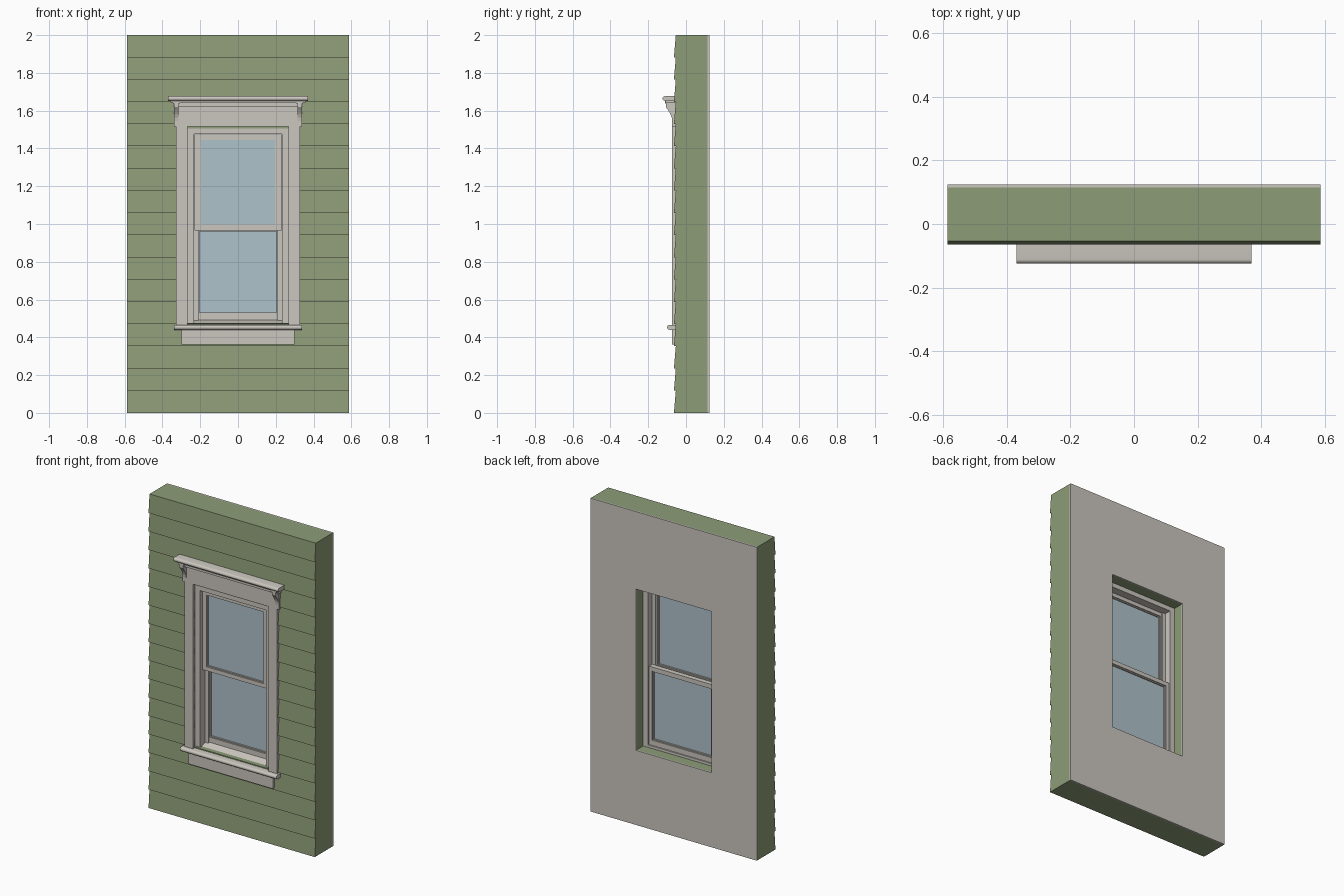
import bpy, bmesh, math

if "Cube" in bpy.data.objects:
    bpy.data.objects.remove(bpy.data.objects["Cube"])


def material(name, rgb):
    m = bpy.data.materials.new(name)
    m.diffuse_color = (*rgb, 1)
    m.use_nodes = True
    m.node_tree.nodes["Principled BSDF"].inputs["Base Color"].default_value = m.diffuse_color
    return m


GREEN = material("sage_green", (0.27, 0.335, 0.185))
TRIM = material("warm_off_white", (0.60, 0.57, 0.52))
GLASS = material("pale_blue_glass", (0.43, 0.54, 0.60))


def prism(name, pts, x0, x1, mat, smooth=False):
    """Extrude a (y, z) profile along x."""
    bm = bmesh.new()
    face = bm.faces.new([bm.verts.new((x0, y, z)) for y, z in pts])
    ext = bmesh.ops.extrude_face_region(bm, geom=[face])["geom"]
    verts = [g for g in ext if isinstance(g, bmesh.types.BMVert)]
    bmesh.ops.translate(bm, vec=(x1 - x0, 0, 0), verts=verts)
    bmesh.ops.recalc_face_normals(bm, faces=bm.faces)
    me = bpy.data.meshes.new(name)
    bm.to_mesh(me)
    bm.free()
    me.materials.append(mat)
    ob = bpy.data.objects.new(name, me)
    bpy.context.collection.objects.link(ob)
    if smooth:
        bpy.context.view_layer.objects.active = ob
        ob.select_set(True)
        bpy.ops.object.shade_smooth_by_angle(angle=math.radians(40))
        ob.select_set(False)
    return ob


def box(name, x0, x1, y0, y1, z0, z1, mat=TRIM):
    return prism(name, [(y0, z0), (y1, z0), (y1, z1), (y0, z1)], x0, x1, mat)


def nose(y_front, z0, z1, y_back):
    """Profile with a half-round front edge."""
    r, n = (z1 - z0) / 2, 8
    arc = [(y_front + r - r * math.sin(math.pi * i / n),
            z0 + r - r * math.cos(math.pi * i / n)) for i in range(n + 1)]
    return arc + [(y_back, z1), (y_back, z0)]


# Opening shared by wall and frame
HX, HZ0, HZ1 = 0.267, 0.476, 1.505
WX = 0.587

# Wall with lapped siding on the front
rows = 17
pts = []
for i in range(rows):
    pts += [(-0.064, 2 * i / rows), (-0.054, 2 * (i + 1) / rows)]
siding = prism("siding_wall", pts + [(0.115, 2), (0.115, 0)], -WX, WX, GREEN)
lining = box("interior_lining", -WX, WX, 0.115, 0.124, 0, 2)

# Cut the window opening
cutter = box("opening_cutter", -HX, HX, -0.3, 0.3, HZ0, HZ1, GREEN)
cutter.hide_render = True
for ob in (siding, lining):
    mod = ob.modifiers.new("opening", "BOOLEAN")
    mod.operation, mod.object, mod.solver = "DIFFERENCE", cutter, "EXACT"
    bpy.context.view_layer.objects.active = ob
    bpy.ops.object.modifier_apply(modifier=mod.name)
bpy.data.objects.remove(cutter)

# Side parts, once for each side
for s, side in ((-1, "left"), (1, "right")):
    def sbox(name, a, b, *rest):
        return box(f"{name}_{side}", min(s * a, s * b), max(s * a, s * b), *rest)
    sbox("casing", HX, 0.328, -0.073, -0.04, 0.466, 1.52)
    sbox("jamb", 0.233, HX, -0.05, 0.05, HZ0, HZ1)
    sbox("parting_bead", 0.210, 0.233, 0.001, 0.009, 0.485, 1.475)
    # Curved bracket under the crown
    curve = [(-0.073 - 0.034 * (1 - math.cos(t * math.pi / 8)), 1.545 + 0.075 * t / 4)
             for t in range(5)]
    prism(f"bracket_{side}", [(-0.06, 1.545)] + curve + [(-0.107, 1.65), (-0.06, 1.65)],
          s * 0.314, s * 0.338, TRIM)
    sbox("bracket_cap", 0.308, 0.345, -0.110, -0.06, 1.638, 1.65)

# Head board, moulding and crown
box("head_board", -0.34, 0.34, -0.073, -0.04, 1.517, 1.65)
box("head_moulding", -0.345, 0.345, -0.090, -0.05, 1.622, 1.652)
box("crown_base", -0.358, 0.358, -0.108, -0.05, 1.644, 1.654)
prism("crown", nose(-0.124, 1.652, 1.677, -0.05), -0.37, 0.37, TRIM, True)

# Sill, apron and frame head
prism("sill_nose", nose(-0.100, 0.440, 0.466, -0.04), -0.34, 0.34, TRIM, True)
prism("sill_slope", [(-0.06, 0.45), (0.05, HZ0), (0.05, 0.492), (0.01, 0.492), (-0.06, 0.466)],
      -HX, HX, TRIM)
box("apron", -0.30, 0.30, -0.073, -0.045, 0.362, 0.441)
box("frame_head", -HX, HX, -0.05, 0.05, 1.476, HZ1)


def sash(name, y0, y1, z0, z1, half, stile, low, high):
    """Four rails, a thin glazing bead and a pane."""
    i, b = half - stile, 0.006
    g0, g1, ym = z0 + low, z1 - high, (y0 + y1) / 2
    for s, side in ((-1, "left"), (1, "right")):
        a, c, e = sorted((s * i, s * half)), sorted((s * i, s * (i - b))), side
        box(f"{name}_stile_{e}", *a, y0, y1, z0, z1)
        box(f"{name}_bead_{e}", *c, y0 + 0.006, y1 - 0.006, g0, g1)
    box(f"{name}_bottom_rail", -i, i, y0, y1, z0, g0)
    box(f"{name}_top_rail", -i, i, y0, y1, g1, z1)
    box(f"{name}_bottom_bead", -i + b, i - b, y0 + 0.006, y1 - 0.006, g0, g0 + b)
    box(f"{name}_top_bead", -i + b, i - b, y0 + 0.006, y1 - 0.006, g1 - b, g1)
    box(f"{name}_glass", -i + b, i - b, ym - 0.002, ym + 0.002, g0 + b, g1 - b, GLASS)


# Upper sash outside, lower sash inside
sash("upper_sash", -0.030, 0.000, 0.965, 1.475, 0.229, 0.026, 0.026, 0.024)
sash("lower_sash", 0.010, 0.042, 0.490, 0.992, 0.231, 0.022, 0.035, 0.026)
